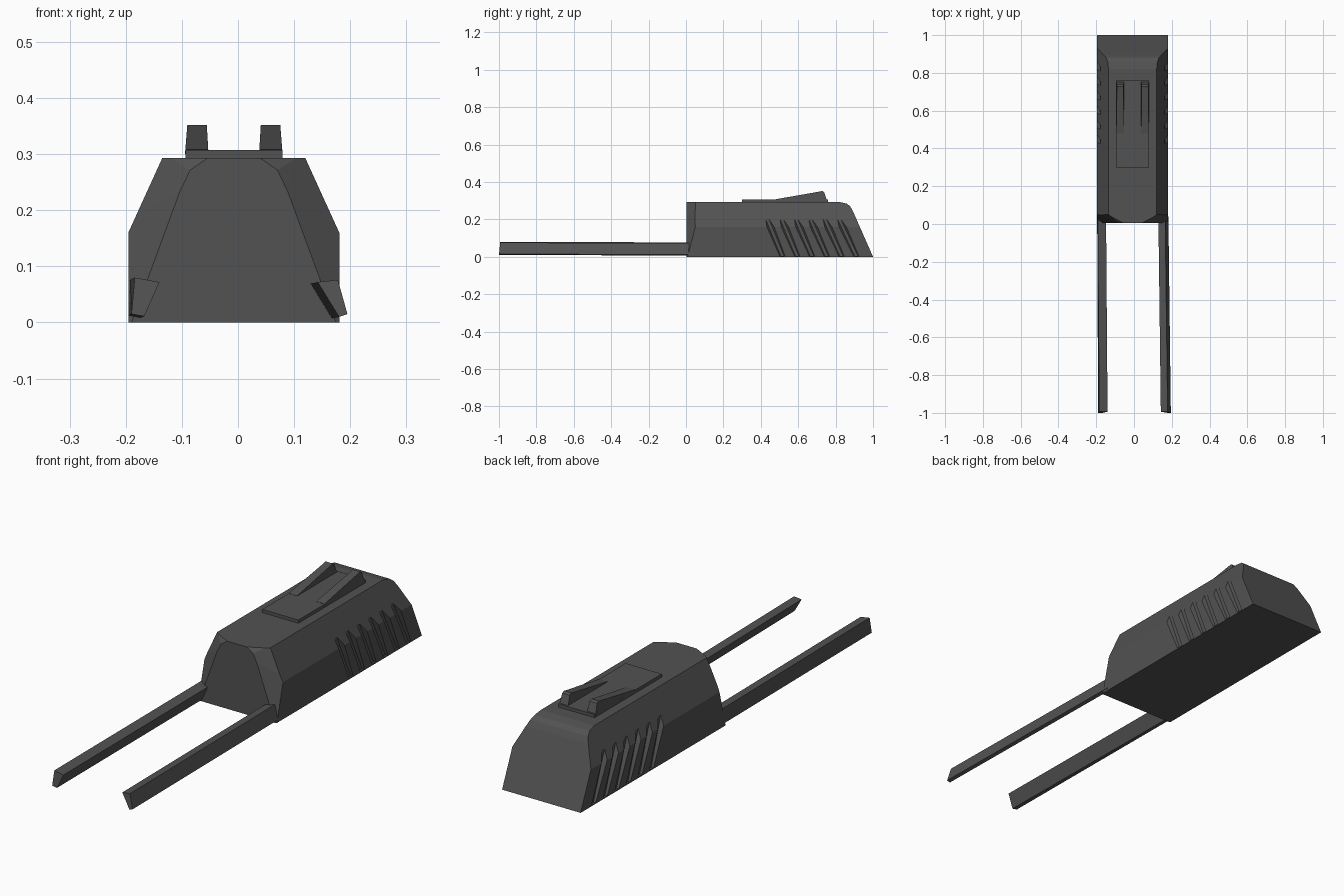
import bpy, bmesh
from mathutils import Vector

if "Cube" in bpy.data.objects:
    bpy.data.objects.remove(bpy.data.objects["Cube"])

CX = -0.0075  # centre line of the hull

dark = bpy.data.materials.new("dark_grey")
dark.diffuse_color = (.085, .085, .085, 1)
dark.use_nodes = True
dark.node_tree.nodes["Principled BSDF"].inputs["Base Color"].default_value = dark.diffuse_color


def make(name, bm):
    bmesh.ops.recalc_face_normals(bm, faces=bm.faces)
    me = bpy.data.meshes.new(name)
    bm.to_mesh(me)
    bm.free()
    me.materials.append(dark)
    ob = bpy.data.objects.new(name, me)
    bpy.context.collection.objects.link(ob)
    return ob


def loft(bm, a, b):
    """Closed solid between two matching rings of points."""
    va, vb = [bm.verts.new(p) for p in a], [bm.verts.new(p) for p in b]
    n = len(a)
    bm.faces.new(va)
    bm.faces.new(vb[::-1])
    for i in range(n):
        bm.faces.new((va[i], vb[i], vb[(i + 1) % n], va[(i + 1) % n]))


def slice_off(bm, p, q, r):
    """Cut along the plane through three points, keeping the middle of the hull."""
    p, q, r = Vector(p), Vector(q), Vector(r)
    n = (q - p).cross(r - p).normalized()
    if n.dot(Vector((0, 0.45, 0.12)) - p) > 0:
        n = -n
    res = bmesh.ops.bisect_plane(bm, geom=bm.verts[:] + bm.edges[:] + bm.faces[:],
                                 plane_co=p, plane_no=n, clear_outer=True)
    cut = [e for e in res['geom_cut'] if isinstance(e, bmesh.types.BMEdge)]
    bmesh.ops.holes_fill(bm, edges=cut, sides=0)


# hull: six-sided section, sloped and rounded tail, chamfered nose
section = [(-.188, 0), (.188, 0), (.188, .16), (.1275, .293), (-.1275, .293), (-.188, .16)]
bm = bmesh.new()
loft(bm, [(x, .004, z) for x, z in section], [(x, 1, z) for x, z in section])
tail = [(1, 0), (.892, .245), (.878, .27), (.858, .285), (.82, .293)]
for (y0, z0), (y1, z1) in zip(tail, tail[1:]):
    slice_off(bm, (0, y0, z0), (0, y1, z1), (1, y0, z0))
for s in (-1, 1):
    slice_off(bm, (s * .182, .004, 0), (s * .09, .004, .25), (s * .188, .05, .16))
    slice_off(bm, (s * .093, .004, .24), (s * .076, .004, .275), (s * .127, .05, .293))
    slice_off(bm, (s * .08, .004, .27), (s * .047, .004, .293), (s * .115, .04, .293))
bmesh.ops.translate(bm, verts=bm.verts, vec=(CX, 0, 0))
hull = make("hull", bm)

# slanted vents, pointed where they run out on the shoulder, fading at the bottom
bm = bmesh.new()
for i in range(6):
    top, low = .435 + .0765 * i, .515 + .079 * i
    for s in (-1, 1):
        def ring(y, z, inner):
            pts = [(inner + .05, -.042), (inner, -.009), (inner, .009), (inner + .05, .042)]
            return [(CX + s * x, y + dy, z) for x, dy in pts]
        loft(bm, ring(low, .005, .18), ring(top - .012, .23, .168))
cutter = make("vent_cutter", bm)
cutter.hide_render = True
mod = hull.modifiers.new("vents", 'BOOLEAN')
mod.operation, mod.solver, mod.object = 'DIFFERENCE', 'EXACT', cutter
bpy.context.view_layer.objects.active = hull
bpy.ops.object.modifier_apply(modifier="vents")
bpy.data.objects.remove(cutter)

# two long prongs, slightly toed to the right at the tips
prongs = {
    "left_prong": [(-.184, .08), (-.14, .072), (-.167, .011), (-.19, .015)],
    "right_prong": [(.142, .072), (.178, .076), (.195, .015), (.18, .01)],
}
for name, pts in prongs.items():
    bm = bmesh.new()
    shift = -.008 if name.startswith("left") else -.013
    tip = [(x, -1 + .1 * (z - .01), z) for x, z in pts]
    root = [(max(x + shift, -.195), .04, z - .003) for x, z in pts]
    loft(bm, tip, root)
    make(name, bm)

# raised plate on the roof
bm = bmesh.new()
rect = [(-.0865, .3), (.0865, .3), (.0865, .76), (-.0865, .76)]
loft(bm, [(CX + x, y, .288) for x, y in rect], [(CX + x, y, .307) for x, y in rect])
make("roof_plate", bm)

# pair of wedge fins rising towards the tail, with a rounded peak
fin = [(.48, .300), (.48, .308), (.715, .349), (.728, .352), (.738, .346), (.752, .305), (.752, .300)]
for s, name in ((-1, "left_fin"), (1, "right_fin")):
    bm = bmesh.new()
    sides = []
    for base, lean in ((.087, -.08), (.045, .06)):
        sides.append([(CX + s * (base + lean * (z - .3)), y, z) for y, z in fin])
    loft(bm, *sides)
    make(name, bm)
